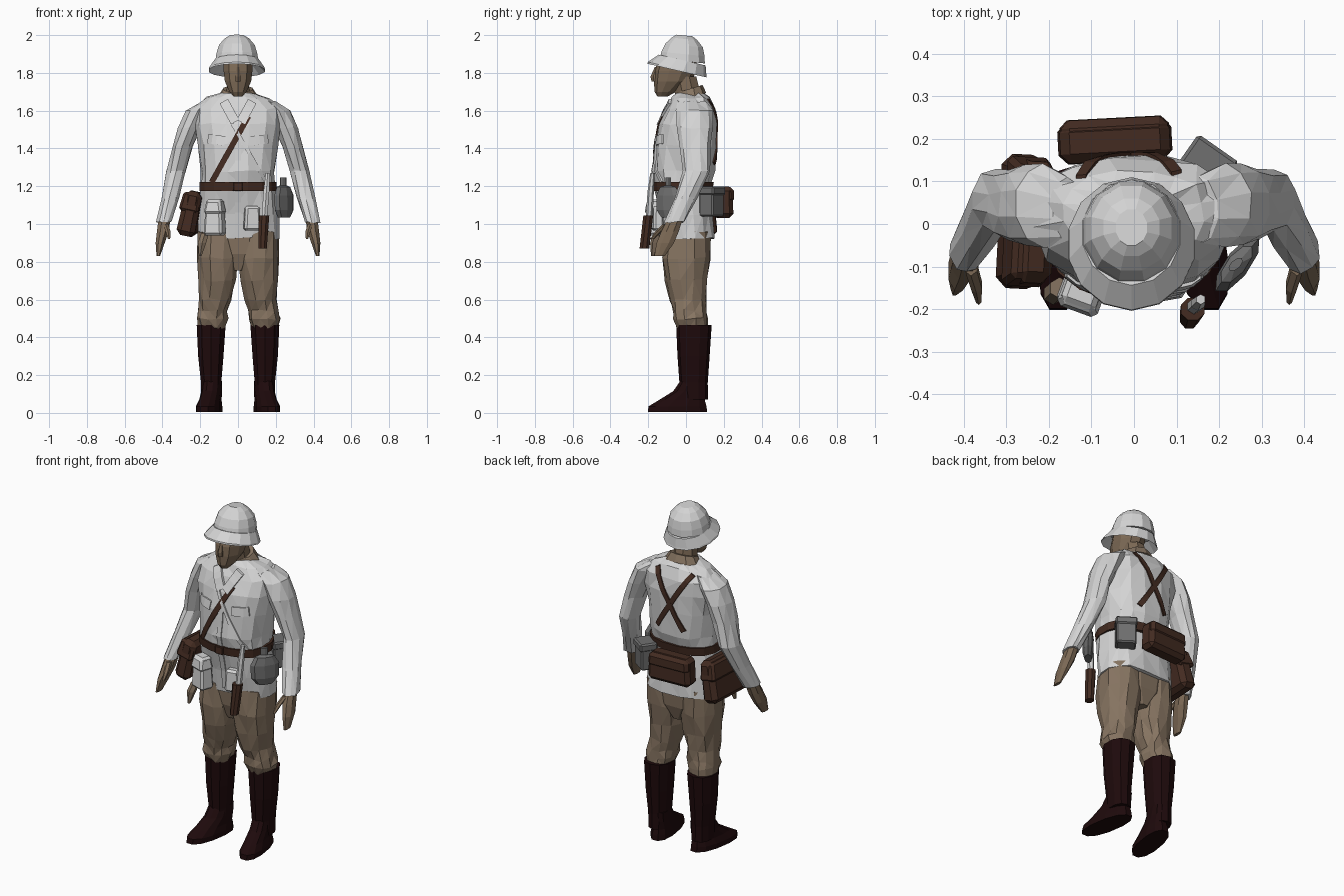
import bpy, bmesh, math, random
from mathutils import Vector, Matrix
from mathutils.bvhtree import BVHTree

random.seed(4)
if "Cube" in bpy.data.objects:
    bpy.data.objects.remove(bpy.data.objects["Cube"])


def material(name, r, g, b):
    m = bpy.data.materials.new(name)
    m.use_nodes = True
    m.diffuse_color = (r, g, b, 1)
    bsdf = m.node_tree.nodes["Principled BSDF"]
    bsdf.inputs["Base Color"].default_value = (r, g, b, 1)
    bsdf.inputs["Roughness"].default_value = 0.9
    return m


WHITE = material("off white cloth", .66, .66, .66)
KHAKI = material("khaki cloth", .24, .175, .12)
SKIN = material("tanned skin", .20, .14, .09)
LEATHER = material("brown leather", .056, .024, .015)
BOOT = material("dark boot leather", .013, .003, .0035)
GREY = material("grey metal", .16, .16, .16)


def finish(name, bm, mat):
    bmesh.ops.recalc_face_normals(bm, faces=bm.faces)
    me = bpy.data.meshes.new(name)
    bm.to_mesh(me)
    bm.free()
    me.materials.append(mat)
    ob = bpy.data.objects.new(name, me)
    bpy.context.collection.objects.link(ob)
    return ob


def loft(name, rings, mat, n=12, power=2.0, jitter=0.0, tilt=0.0, splay=0.0, side=1):
    """Skin of horizontal rings (x, y, z, rx, ry), mirrored across x by side."""
    bm = bmesh.new()
    loops = []
    for cx, cy, cz, rx, ry in rings:
        loop = []
        for i in range(n):
            a = 2 * math.pi * (i + .5) / n
            c, s = math.cos(a), math.sin(a)
            px = math.copysign(abs(c) ** (2 / power), c) * rx
            py = math.copysign(abs(s) ** (2 / power), s) * ry
            x, y = cx + px, cy + py
            co = Vector((side * (x - splay * y), y, cz - tilt * py))
            co += Vector([random.uniform(-jitter, jitter) for _ in range(3)])
            loop.append(bm.verts.new(co))
        loops.append(loop)
    for a, b in zip(loops, loops[1:]):
        for i in range(n):
            j = (i + 1) % n
            bm.faces.new((a[i], a[j], b[j], b[i]))
    bm.faces.new(loops[0])
    bm.faces.new(loops[-1])
    if jitter:
        bmesh.ops.triangulate(bm, faces=bm.faces)
    return finish(name, bm, mat)


def box(name, center, size, mat, turn=0, lean=0, top=1.0, bevel=.012):
    """Bevelled box with a scaled top, turned about z and leaned about y."""
    bm = bmesh.new()
    bmesh.ops.create_cube(bm, size=1)
    for v in bm.verts:
        if v.co.z > 0:
            v.co.x *= top
            v.co.y *= top
    bmesh.ops.scale(bm, vec=size, verts=bm.verts)
    bmesh.ops.bevel(bm, geom=bm.edges, offset=bevel, segments=1, affect='EDGES')
    rot = Matrix.Rotation(math.radians(turn), 4, 'Z') @ Matrix.Rotation(math.radians(lean), 4, 'Y')
    bmesh.ops.transform(bm, matrix=Matrix.Translation(center) @ rot, verts=bm.verts)
    return finish(name, bm, mat)


# Jacket body
jacket = loft("jacket", [
    (.004, .018, .925, .222, .136), (.002, .002, 1.05, .216, .14), (0, -.018, 1.18, .2, .145),
    (0, -.013, 1.28, .195, .167), (0, -.003, 1.42, .212, .161), (0, .01, 1.53, .235, .15),
    (0, .024, 1.61, .24, .13), (0, .027, 1.668, .165, .1), (0, .02, 1.69, .085, .08),
], WHITE, n=16, power=2.4, jitter=.006)
tree = BVHTree.FromPolygons([v.co for v in jacket.data.vertices],
                            [p.vertices[:] for p in jacket.data.polygons])


def strip(name, start, end, width, mat, face=-1, steps=10, lift=.008):
    """Thin band laid on the jacket from start to end, given as (x, z)."""
    a, b = Vector(start), Vector(end)
    across = Vector((-(b - a).y, (b - a).x)).normalized() * width / 2
    bm = bmesh.new()
    rows = []
    for i in range(steps + 1):
        row = []
        for k in (-1, 1):
            p = a.lerp(b, i / steps) + across * k
            hit = tree.ray_cast(Vector((p.x, face * 2, p.y)), Vector((0, -face, 0)))[0]
            y = hit.y if hit else 0
            row += [bm.verts.new((p.x, y + face * lift, p.y)), bm.verts.new((p.x, y - face * .004, p.y))]
        rows.append((row[0], row[2], row[3], row[1]))
    for r, q in zip(rows, rows[1:]):
        for i in range(4):
            j = (i + 1) % 4
            bm.faces.new((r[i], r[j], q[j], q[i]))
    bm.faces.new(rows[0])
    bm.faces.new(rows[-1])
    return finish(name, bm, mat)


# Straps, placket and belt
strip("front_strap", (.055, 1.57), (-.14, 1.22), .03, LEATHER)
strip("front_thin_strap", (-.03, 1.53), (.15, 1.22), .018, WHITE)
strip("jacket_placket", (0, 1.5), (0, .95), .03, WHITE, lift=.006)
strip("left_back_strap", (.1, 1.655), (-.09, 1.32), .028, LEATHER, face=1)
strip("right_back_strap", (-.125, 1.655), (.085, 1.32), .028, LEATHER, face=1)
for s, label in ((1, "left"), (-1, "right")):
    strip(label + "_pocket_flap", (s * .07, 1.44), (s * .16, 1.45), .05, WHITE, steps=4)
    strip(label + "_lapel", (s * .075, 1.65), (s * .015, 1.54), .05, WHITE, steps=4, lift=.014)
loft("belt", [(0, -.015, 1.175, .208, .157), (0, -.014, 1.222, .208, .164)], LEATHER, n=16, power=2.4)
box("belt_buckle", (0, -.176, 1.197), (.05, .012, .045), LEATHER, bevel=.003)

# Neck, khaki collar and head
loft("neck", [(0, .02, 1.64, .07, .075), (0, -.01, 1.78, .06, .07)], SKIN, n=8)
loft("collar", [(0, .022, 1.668, .112, .085), (0, .018, 1.715, .08, .07)], KHAKI, n=10, tilt=-.3)
loft("head", [
    (0, -.125, 1.675, .024, .026), (0, -.108, 1.7, .047, .058), (0, -.072, 1.755, .073, .098),
    (0, -.055, 1.81, .08, .112), (0, -.045, 1.87, .08, .1),
], SKIN, n=10)
loft("nose", [(0, -.16, 1.755, .017, .022), (0, -.158, 1.78, .016, .03), (0, -.15, 1.83, .009, .016)],
     SKIN, n=6)

# Helmet with a sloping brim, hollow below
loft("helmet_brim", [
    (-.006, -.03, 1.862, .1, .11), (-.006, -.047, 1.812, .152, .157),
    (-.006, -.047, 1.822, .15, .155), (-.006, -.02, 1.868, .118, .124),
], WHITE, n=14, tilt=.23)
loft("helmet_crown", [
    (-.006, -.02, 1.862, .118, .124), (-.006, -.016, 1.9, .112, .118), (-.006, -.01, 1.945, .098, .103),
    (-.006, -.008, 1.98, .068, .07), (-.006, -.008, 1.998, .038, .044),
], WHITE, n=12, tilt=.1)

# Limbs, mirrored
for s, label in ((1, "left"), (-1, "right")):
    loft(label + "_sleeve", [
        (.155, .035, 1.648, .04, .08), (.212, .045, 1.6, .064, .098), (.255, .047, 1.51, .063, .093),
        (.292, .048, 1.41, .056, .082), (.327, .058, 1.28, .054, .072),
        (.36, .0, 1.14, .048, .064), (.394, -.06, 1.01, .041, .055),
    ], WHITE, n=10, jitter=.005, side=s)
    loft(label + "_hand", [
        (.39, -.06, 1.02, .034, .044), (.398, -.085, .96, .034, .05),
        (.412, -.11, .9, .026, .05), (.422, -.14, .83, .01, .03),
    ], SKIN, n=8, side=s)
    loft(label + "_thumb", [
        (.383, -.1, 1.0, .016, .022), (.37, -.145, .96, .015, .018), (.365, -.18, .92, .007, .01),
    ], SKIN, n=6, side=s)
    loft(label + "_trouser_leg", [
        (.108, .008, .96, .105, .125), (.11, .0, .82, .107, .133), (.109, .002, .7, .1, .114),
        (.121, .01, .6, .084, .098), (.132, .018, .54, .08, .09), (.138, .024, .5, .084, .09),
        (.14, .035, .45, .07, .08),
    ], KHAKI, n=12, power=2.3, jitter=.007, side=s)
    loft(label + "_boot_shaft", [
        (.142, .042, .465, .08, .094), (.144, .04, .3, .07, .085),
        (.142, .04, .16, .056, .075), (.142, .04, .07, .054, .076),
    ], BOOT, n=10, power=2.3, side=s)
    loft(label + "_boot_foot", [
        (.146, -.045, .006, .064, .162), (.146, -.045, .035, .064, .158),
        (.143, -.022, .068, .055, .125), (.142, .018, .115, .052, .088), (.142, .038, .17, .05, .07),
    ], BOOT, n=12, power=2.3, splay=.16, side=s)
loft("trouser_seat", [(0, .01, .96, .2, .125), (0, .01, .84, .17, .115), (0, .01, .755, .04, .085)],
     KHAKI, n=12, power=2.3)

# Long satchel around the right hip
box("hip_satchel", (-.25, .005, 1.055), (.1, .32, .24), LEATHER, turn=-3, lean=12, top=.88, bevel=.025)
box("hip_satchel_flap", (-.246, .005, 1.115), (.105, .31, .1), LEATHER, turn=-3, lean=12, top=.85)

# Back bag, pouch and their flaps
box("back_bag", (-.045, .195, 1.115), (.27, .1, .165), LEATHER, turn=3, top=.95, bevel=.022)
box("back_bag_flap", (-.045, .2, 1.155), (.26, .1, .08), LEATHER, turn=3, top=.95, bevel=.018)
box("back_pouch", (.17, .135, 1.115), (.11, .09, .15), GREY, turn=-35, bevel=.008)
box("back_pouch_lid", (.171, .137, 1.175), (.118, .1, .045), GREY, turn=-35, bevel=.008)

# Canteen slanted on the left hip
loft("canteen", [
    (.3, -.095, 1.035, .026, .038), (.302, -.095, 1.075, .034, .066), (.3, -.095, 1.15, .036, .068),
    (.298, -.095, 1.195, .028, .045), (.296, -.095, 1.205, .014, .016), (.296, -.095, 1.245, .014, .016),
], GREY, n=8, splay=-.6)

# Front pouches and hanging glove
box("right_front_pouch", (-.122, -.16, 1.035), (.105, .085, .19), WHITE, turn=-20, top=.8)
box("right_front_pouch_flap", (-.122, -.165, 1.09), (.105, .09, .07), WHITE, turn=-20, top=.75)
box("left_front_pouch", (.075, -.15, 1.03), (.09, .06, .13), WHITE, turn=10, top=.85)
loft("hanging_glove", [(-.175, -.15, .95, .024, .025), (-.19, -.165, .9, .025, .025),
                       (-.2, -.175, .83, .008, .01)], KHAKI, n=6)

# Bayonet and its sheath
loft("bayonet_sheath", [(.13, -.22, .87, .024, .028), (.138, -.2, 1.045, .03, .028)], LEATHER, n=8)
loft("bayonet_grip", [(.14, -.195, 1.03, .017, .018), (.15, -.187, 1.17, .018, .017),
                      (.157, -.177, 1.27, .012, .012)], WHITE, n=6)
